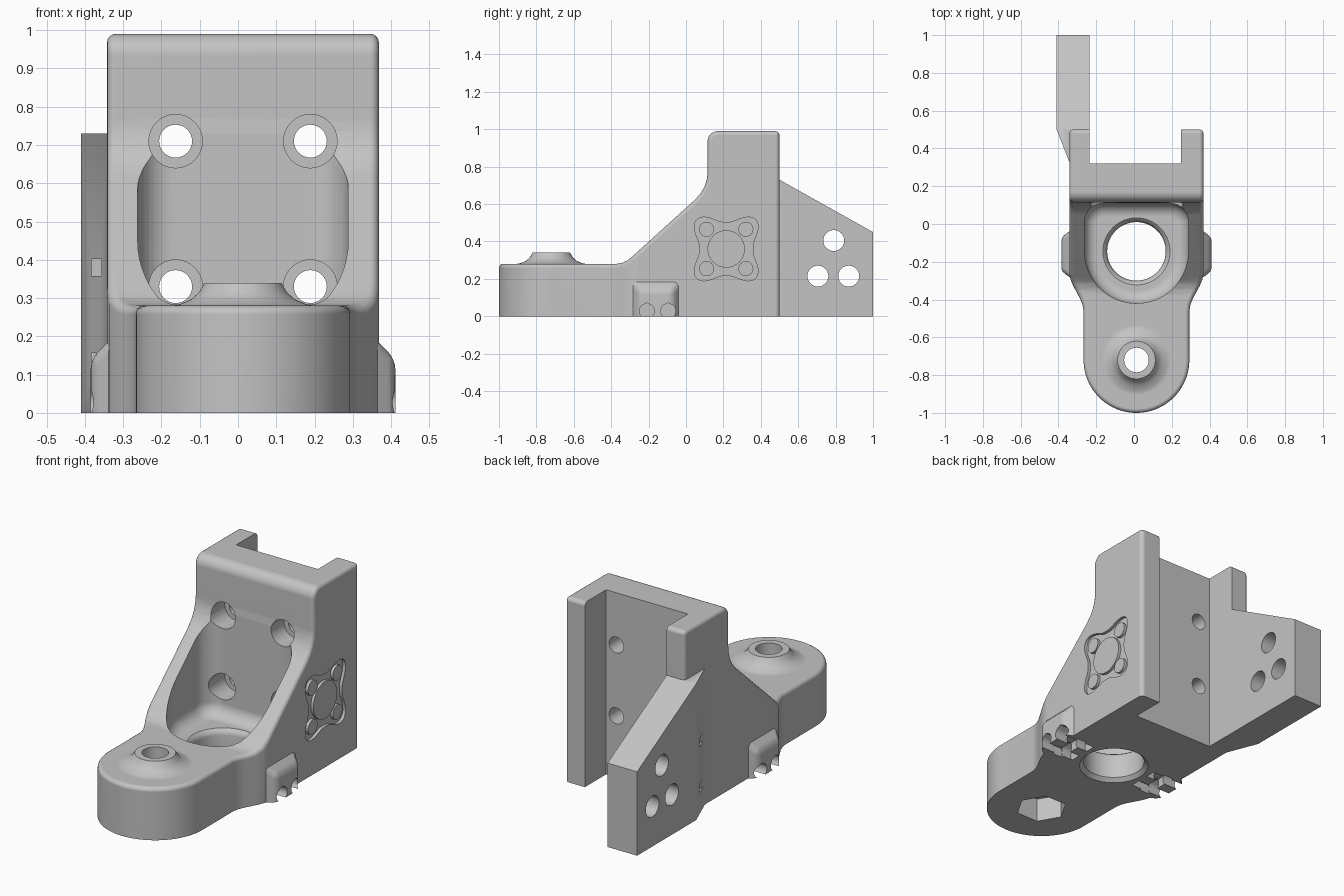
import bpy, bmesh
from math import sin, cos, pi, radians

if "Cube" in bpy.data.objects:
    bpy.data.objects.remove(bpy.data.objects["Cube"], do_unlink=True)

CX = 0.013          # symmetry plane of the bracket
BORE_Y = -0.145     # large vertical bore
BOSS_Y = -0.72      # small boss on the tongue

grey = bpy.data.materials.new("grey plastic")
grey.use_nodes = True
grey.diffuse_color = (0.55, 0.55, 0.55, 1)
grey.node_tree.nodes["Principled BSDF"].inputs["Base Color"].default_value = (0.55, 0.55, 0.55, 1)


def make(name, bm):
    bmesh.ops.recalc_face_normals(bm, faces=bm.faces)
    mesh = bpy.data.meshes.new(name)
    bm.to_mesh(mesh)
    bm.free()
    mesh.materials.append(grey)
    ob = bpy.data.objects.new(name, mesh)
    bpy.context.collection.objects.link(ob)
    return ob


def prism(name, outline, lo, hi, axis="z"):
    """Extrude a 2D outline between lo and hi along an axis."""
    place = {"x": lambda u, v, w: (w, u, v),
             "y": lambda u, v, w: (u, w, v),
             "z": lambda u, v, w: (u, v, w)}[axis]
    return loft(name, [[place(u, v, w) for u, v in outline] for w in (lo, hi)])


def loft(name, rings):
    """Closed skin through rings of equal point count."""
    bm = bmesh.new()
    rows = [[bm.verts.new(p) for p in ring] for ring in rings]
    bm.faces.new(rows[0])
    bm.faces.new(rows[-1])
    n = len(rows[0])
    for a, b in zip(rows, rows[1:]):
        for i in range(n):
            j = (i + 1) % n
            bm.faces.new((a[i], a[j], b[j], b[i]))
    return make(name, bm)


def arc(u, v, r, start=0, end=360, n=48):
    steps = n if end - start == 360 else n + 1
    return [(u + r * cos(radians(start + (end - start) * i / n)),
             v + r * sin(radians(start + (end - start) * i / n))) for i in range(steps)]


def box(name, x, y, z):
    return prism(name, [(x[0], y[0]), (x[1], y[0]), (x[1], y[1]), (x[0], y[1])], *z)


def hull(name, points):
    bm = bmesh.new()
    for p in points:
        bm.verts.new(p)
    bmesh.ops.convex_hull(bm, input=bm.verts)
    bmesh.ops.dissolve_limit(bm, angle_limit=0.01, verts=bm.verts, edges=bm.edges)
    return make(name, bm)


def lathe(name, profile, x, y):
    """Stack of circles, as (radius, height) pairs."""
    return loft(name, [[(u, v, z) for u, v in arc(x, y, r, n=64)] for r, z in profile])


def volume(mesh):
    bm = bmesh.new()
    bm.from_mesh(mesh)
    v = bm.calc_volume()
    bm.free()
    return v


def evaluated(ob):
    bpy.context.view_layer.update()
    ev = ob.evaluated_get(bpy.context.evaluated_depsgraph_get())
    mesh = bpy.data.meshes.new_from_object(ev)
    ob.modifiers.clear()
    return mesh


def combine(ob, tool, op="DIFFERENCE", solvers=("MANIFOLD", "EXACT")):
    """Boolean that accepts the first solver giving a plausible volume."""
    before, limit = volume(ob.data), volume(tool.data) * 1.02
    for solver in solvers:
        mod = ob.modifiers.new("combine", "BOOLEAN")
        mod.operation, mod.object, mod.solver = op, tool, solver
        mod.use_self = solver == "EXACT"
        mesh = evaluated(ob)
        change = volume(mesh) - before
        if 1e-7 < (change if op == "UNION" else -change) < limit:
            ob.data = mesh
            break
    bpy.data.objects.remove(tool, do_unlink=True)


def soften(ob, width, segments=4):
    mod = ob.modifiers.new("soften", "BEVEL")
    mod.width, mod.segments, mod.limit_method = width, segments, "ANGLE"
    mod.angle_limit = radians(40)
    mod.use_clamp_overlap = False
    ob.data = evaluated(ob)


# Body: plan outline with rounded tongue, trimmed by the side profile
flank = []
for i in range(7):
    t = i / 6
    flank.append((0.28 + 0.075 * t * t * (3 - 2 * t), -0.46 + 0.2 * t))
right = [(CX + w, y) for w, y in flank] + [(CX + 0.355, 0.5)]
left = [(2 * CX - x, y) for x, y in reversed(right)]
body = prism("bracket_body", arc(CX, BOSS_Y, 0.28, 180, 360) + right + left, -0.1, 1.2)
side = [(-1.2, 0.28), (-0.375, 0.28), (-0.343, 0.285), (-0.31, 0.3), (-0.277, 0.329),
        (0.05, 0.625), (0.08, 0.66), (0.1, 0.695), (0.112, 0.735), (0.115, 0.77)]
side += arc(0.17, 0.935, 0.055, 180, 90, 8) + [(0.7, 0.99), (0.7, 1.5), (-1.2, 1.5)]
combine(body, prism("profile_cutter", side, -1, 1, "x"), solvers=("EXACT", "MANIFOLD"))
soften(body, 0.022)

# Scooped cavity with rounded floor, and the bore beneath it
rings = []
for inset, z in [(0.07 * (1 - cos(radians(a))), 0.24 - 0.07 * sin(radians(a)))
                 for a in range(90, -1, -15)] + [(0, 1.3)]:
    scoop = arc(CX, BORE_Y, 0.275 - inset, 180, 360, 32)
    scoop += arc(CX + 0.175, 0.01, 0.1 - inset, 0, 90, 10)
    scoop += arc(CX - 0.175, 0.01, 0.1 - inset, 90, 180, 10)
    rings.append([(x, y, z) for x, y in scoop])
combine(body, loft("cavity_cutter", rings))
combine(body, lathe("bore_cutter", [(0.195, -0.2), (0.175, 0), (0.155, 0.02), (0.155, 0.14),
                                    (0.165, 0.16), (0.19, 0.18), (0.19, 0.25)], CX, BORE_Y))

# Side lugs, stopping short of the bore
for s in (-1, 1):
    pts = []
    for w, y0, y1, top in ((0.398, -0.25, -0.07, 0.14), (0.3, -0.32, 0, 0.24)):
        pts += [(CX + s * w, y, z) for y in (y0, y1) for z in (-0.08, top)]
    lug = hull("side_lug", pts)
    soften(lug, 0.025)
    combine(body, lug, "UNION")

# Rear wing plate on one side
plan = [(-0.2, 0.31, 0.73), (-0.335, 0.31, 0.73), (-0.41, 0.5, 0.73), (-0.2, 0.5, 0.73),
        (-0.41, 1, 0.45), (-0.2, 1, 0.45)]
combine(body, hull("rear_wing", plan + [(x, y, -0.06) for x, y, _ in plan]), "UNION")

# Boss on the tongue
combine(body, lathe("tongue_boss", [(0.2, 0.2), (0.2, 0.277), (0.165, 0.284), (0.135, 0.297),
                                    (0.115, 0.315), (0.1, 0.34)], CX, BOSS_Y), "UNION")

# Flat underside and rear channel
combine(body, box("base_cutter", (-1, 1), (-2, 2), (-0.5, 0)))
combine(body, box("channel_cutter", (-0.235, 0.25), (0.32, 1.3), (-0.3, 1.3)))

# Boss hole and hexagonal nut pocket
combine(body, prism("boss_hole_cutter", arc(CX, BOSS_Y, 0.065), -0.1, 0.5))
combine(body, prism("nut_cutter", arc(CX, BOSS_Y, 0.13, n=6), -0.1, 0.13))

# Four counterbored mounting holes
for x in (CX - 0.176, CX + 0.176):
    for z in (0.33, 0.71):
        combine(body, prism("screw_cutter", arc(x, z, 0.043, n=32), 0, 0.4, "y"))
        combine(body, prism("counterbore_cutter", arc(x, z, 0.07, n=32), -0.1, 0.22, "y"))

# Wing holes and small slots in its tapered face
for y, z in ((0.79, 0.405), (0.705, 0.215), (0.87, 0.215)):
    combine(body, prism("wing_hole_cutter", arc(y, z, 0.056, n=32), -0.6, -0.1, "x"))
for z in (0.135, 0.38):
    combine(body, box("slot_cutter", (-0.383, -0.357), (0.3, 0.46), (z - 0.022, z + 0.022)))

# Teardrop screw channels and nut slots under the lugs
for s in (-1, 1):
    span = lambda a, b: sorted((CX + s * a, CX + s * b))
    for y in (-0.21, -0.095):
        drop = arc(y, 0.028, 0.04, 130, 410, 20) + [(y, 0.072)]
        combine(body, prism("teardrop_cutter", drop, *span(0.2, 0.5), "x"))
    combine(body, box("nut_slot_cutter", span(0.26, 0.32), (-0.25, -0.055), (-0.1, 0.05)))

# Engraved four-lobed frame with flush discs
EY, EZ = 0.215, 0.36
lobes = []
for i in range(72):
    a = 2 * pi * i / 72
    r = 0.142 + 0.08 * ((1 - cos(4 * a)) / 2) ** 1.5
    lobes.append((EY + r * cos(a), EZ + r * sin(a)))
combine(body, prism("emblem_cutter", lobes, 0.352, 0.5, "x"))
discs = [(0, 0, 0.1)] + [(u, v, 0.04) for u in (-0.105, 0.105) for v in (-0.105, 0.105)]
for u, v, r in discs:
    combine(body, prism("emblem_disc", arc(EY + u, EZ + v, r, n=32), 0.33, 0.367, "x"), "UNION")

# Shading
bpy.ops.object.select_all(action="DESELECT")
body.select_set(True)
bpy.context.view_layer.objects.active = body
bpy.ops.object.shade_smooth_by_angle(angle=radians(32))
weighted = body.modifiers.new("even_shading", "WEIGHTED_NORMAL")
weighted.keep_sharp = True
